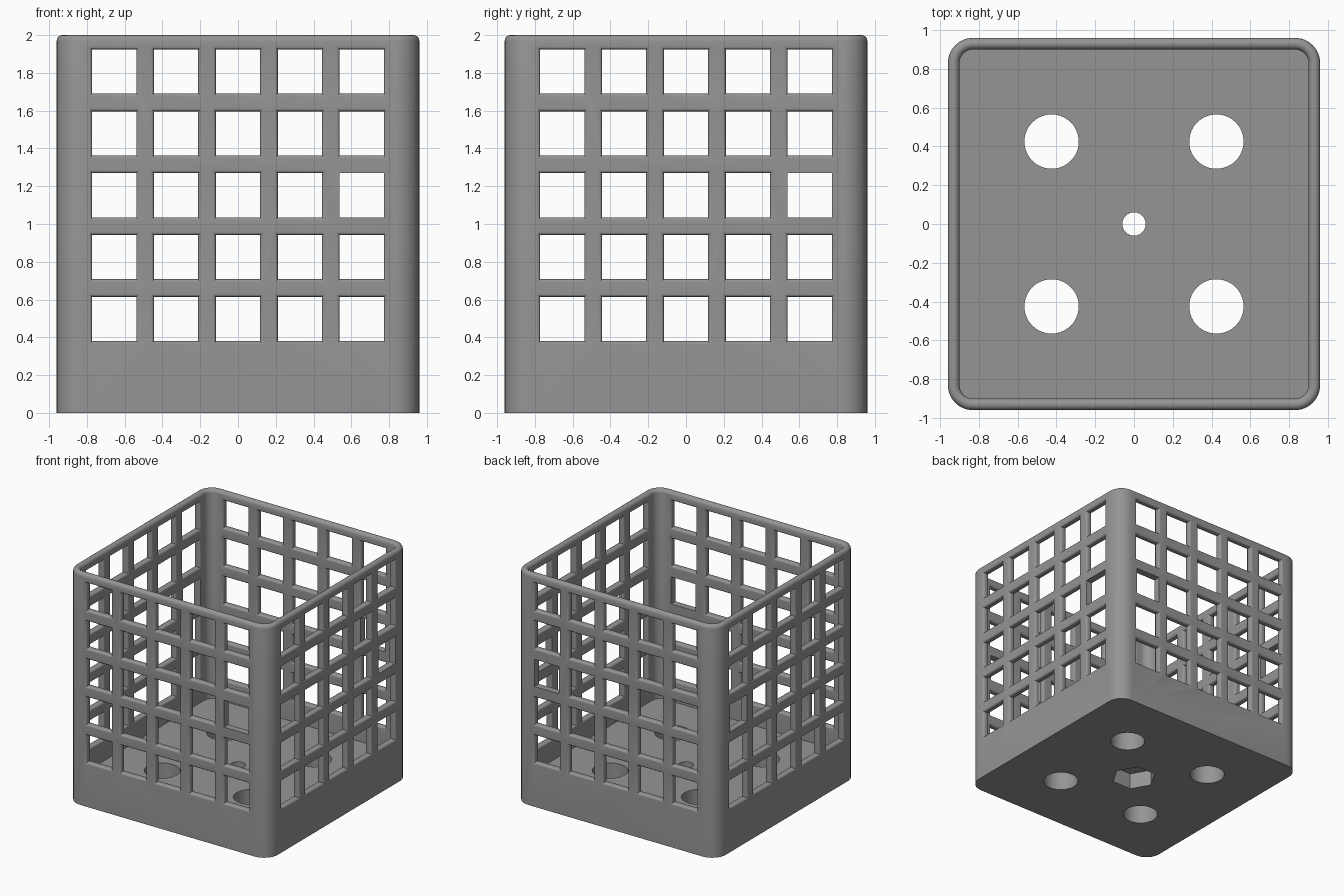
import bpy, bmesh, math

if "Cube" in bpy.data.objects:
    bpy.data.objects.remove(bpy.data.objects["Cube"])

HALF, WALL, RADIUS, FLOOR = 0.96, 0.06, 0.13, 0.20
PITCH, OPEN, FILLET = 0.3275, 0.117, 0.018
HEIGHT = 2.0

gray = bpy.data.materials.new("plain_gray")
gray.diffuse_color = (0.30, 0.30, 0.30, 1)
gray.use_nodes = True
gray.node_tree.nodes["Principled BSDF"].inputs["Base Color"].default_value = gray.diffuse_color


def loft(bm, rings):
    """Skin a closed solid through equal-length rings of points."""
    loops = [[bm.verts.new(p) for p in ring] for ring in rings]
    n = len(loops[0])
    for a, b in zip(loops, loops[1:]):
        for i in range(n):
            j = (i + 1) % n
            bm.faces.new((a[i], a[j], b[j], b[i]))
    bm.faces.new(loops[0][::-1])
    bm.faces.new(loops[-1])


def make(name, bm):
    bmesh.ops.recalc_face_normals(bm, faces=bm.faces)
    me = bpy.data.meshes.new(name)
    bm.to_mesh(me)
    bm.free()
    me.materials.append(gray)
    ob = bpy.data.objects.new(name, me)
    bpy.context.collection.objects.link(ob)
    return ob


def rounded_square(half, z, seg=8):
    r = RADIUS - (HALF - half)
    c = half - r
    pts = []
    for k, (sx, sy) in enumerate(((1, 1), (-1, 1), (-1, -1), (1, -1))):
        for i in range(seg + 1):
            a = math.pi / 2 * (k + i / seg)
            pts.append((sx * c + r * math.cos(a), sy * c + r * math.sin(a), z))
    return pts


# Basket shell: outer wall, rounded rim, inner wall, floor
rings = [rounded_square(HALF, 0)]
t = WALL / 2
for i in range(9):
    a = math.pi * i / 8
    rings.append(rounded_square(HALF - t + t * math.cos(a), HEIGHT - t + t * math.sin(a)))
rings.append(rounded_square(HALF - WALL, FLOOR))
bm = bmesh.new()
loft(bm, rings)
basket = make("basket", bm)


def window_profile(rounded):
    """Depth and half size of an opening, flared at both wall faces."""
    if not rounded:
        return [(-1.1, OPEN), (1.1, OPEN)]
    arc = [(FILLET * (1 - math.cos(a)), FILLET * (1 - math.sin(a)))
           for a in (math.pi / 8 * i for i in range(5))]
    outer = [(HALF - d, OPEN + e) for d, e in arc]
    inner = [(HALF - WALL + d, OPEN + e) for d, e in reversed(arc)]
    side = [(1.1, OPEN + FILLET)] + outer + inner
    return [(-d, h) for d, h in side] + [(d, h) for d, h in reversed(side)]


def window_cutter(name, axis):
    bm = bmesh.new()
    for col in range(-2, 3):
        for row in range(5):
            u, z = col * PITCH, 0.497 + row * PITCH
            rings = []
            for d, h in window_profile(not (col == 2 and row == 2)):
                ring = []
                for su, sz in ((-1, -1), (1, -1), (1, 1), (-1, 1)):
                    p, q = u + su * h, z + sz * h
                    ring.append((p, d, q) if axis == "y" else (d, p, q))
                rings.append(ring)
            loft(bm, rings)
    return make(name, bm)


def cylinder_into(bm, x, y, r, z0, z1, n):
    loft(bm, [[(x + r * math.cos(2 * math.pi * i / n),
                y + r * math.sin(2 * math.pi * i / n), z) for i in range(n)]
              for z in (z0, z1)])


# Drain holes and centre bolt hole
bm = bmesh.new()
for x in (-0.425, 0.425):
    for y in (-0.425, 0.425):
        cylinder_into(bm, x, y, 0.14, -0.1, 0.3, 48)
cylinder_into(bm, 0, 0, 0.06, -0.1, 0.3, 32)
floor_holes = make("floor_hole_cutter", bm)

# Hexagonal nut pocket under the floor
bm = bmesh.new()
cylinder_into(bm, 0, 0, 0.18, -0.1, 0.14, 6)
nut_pocket = make("nut_pocket_cutter", bm)

cutters = [window_cutter("front_back_window_cutter", "y"),
           window_cutter("side_window_cutter", "x"), floor_holes, nut_pocket]
bpy.context.view_layer.objects.active = basket
for c in cutters:
    mod = basket.modifiers.new(c.name, "BOOLEAN")
    mod.operation, mod.solver, mod.object = "DIFFERENCE", "EXACT", c
    bpy.ops.object.modifier_apply(modifier=mod.name)
for c in cutters:
    bpy.data.objects.remove(c)

basket.select_set(True)
bpy.ops.object.shade_smooth_by_angle(angle=math.radians(30))
